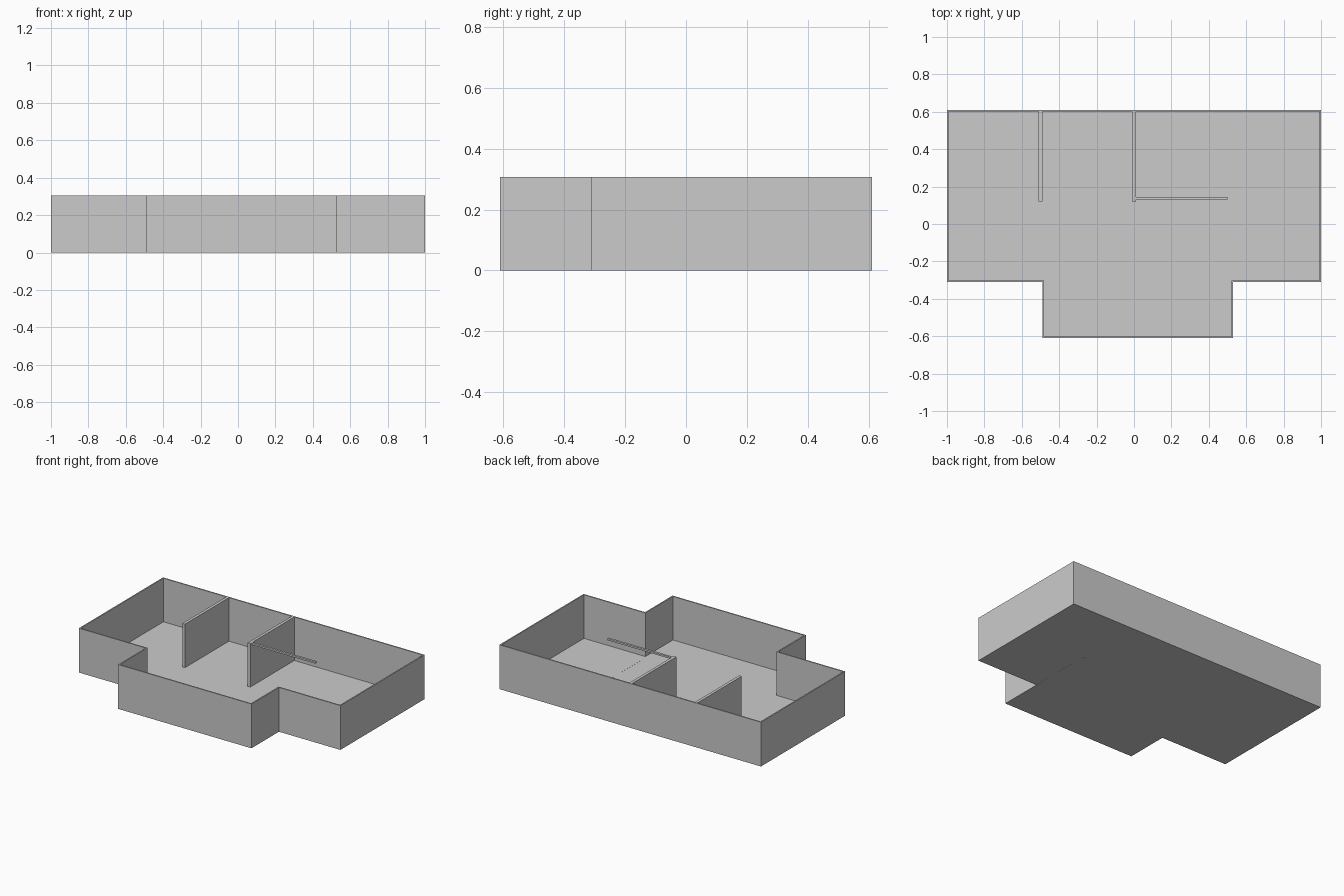
import bpy

if "Cube" in bpy.data.objects:
    bpy.data.objects.remove(bpy.data.objects["Cube"])

H = 0.306      # wall height
FLOOR = 0.005  # floor slab thickness
T = 0.009      # outer wall thickness

# Footprint, counter-clockwise seen from above
OUTLINE = [(-1, -0.31), (-0.49, -0.31), (-0.49, -0.61), (0.53, -0.61),
           (0.53, -0.31), (1, -0.31), (1, 0.61), (-1, 0.61)]
N = len(OUTLINE)


def make_object(name, verts, faces):
    mesh = bpy.data.meshes.new(name)
    mesh.from_pydata(verts, [], faces)
    mesh.update()
    obj = bpy.data.objects.new(name, mesh)
    bpy.context.collection.objects.link(obj)
    return obj


def rings(z0, z1):
    return [(x, y, z) for z in (z0, z1) for x, y in OUTLINE]


SIDES = [(i, (i + 1) % N, (i + 1) % N + N, i + N) for i in range(N)]


def box(name, x0, x1, y0, y1, z0, z1):
    bpy.ops.mesh.primitive_cube_add(
        size=1, location=((x0 + x1) / 2, (y0 + y1) / 2, (z0 + z1) / 2))
    obj = bpy.context.object
    obj.name = name
    obj.scale = (x1 - x0, y1 - y0, z1 - z0)
    return obj


# Floor slab
make_object("floor", rings(0, FLOOR),
            SIDES + [tuple(reversed(range(N))), tuple(range(N, 2 * N))])

# Outer walls, thickened inward
walls = make_object("outer_walls", rings(0, H), SIDES)
solid = walls.modifiers.new("thickness", 'SOLIDIFY')
solid.thickness = T
solid.offset = -1
solid.use_even_offset = True

# Full-height room partitions
for name, x in (("left_partition", -0.50), ("middle_partition", 0.0)):
    box(name, x - 0.01, x + 0.01, 0.12, 0.61 - T, FLOOR, H)

# Thin beam at wall-top height, and the flush sill strip in the floor
box("top_beam", 0.01, 0.50, 0.13, 0.145, H - 0.012, H)
box("floor_sill", 0.51, 0.53, -0.30, 0.14, -0.0005, FLOOR + 0.0005)
